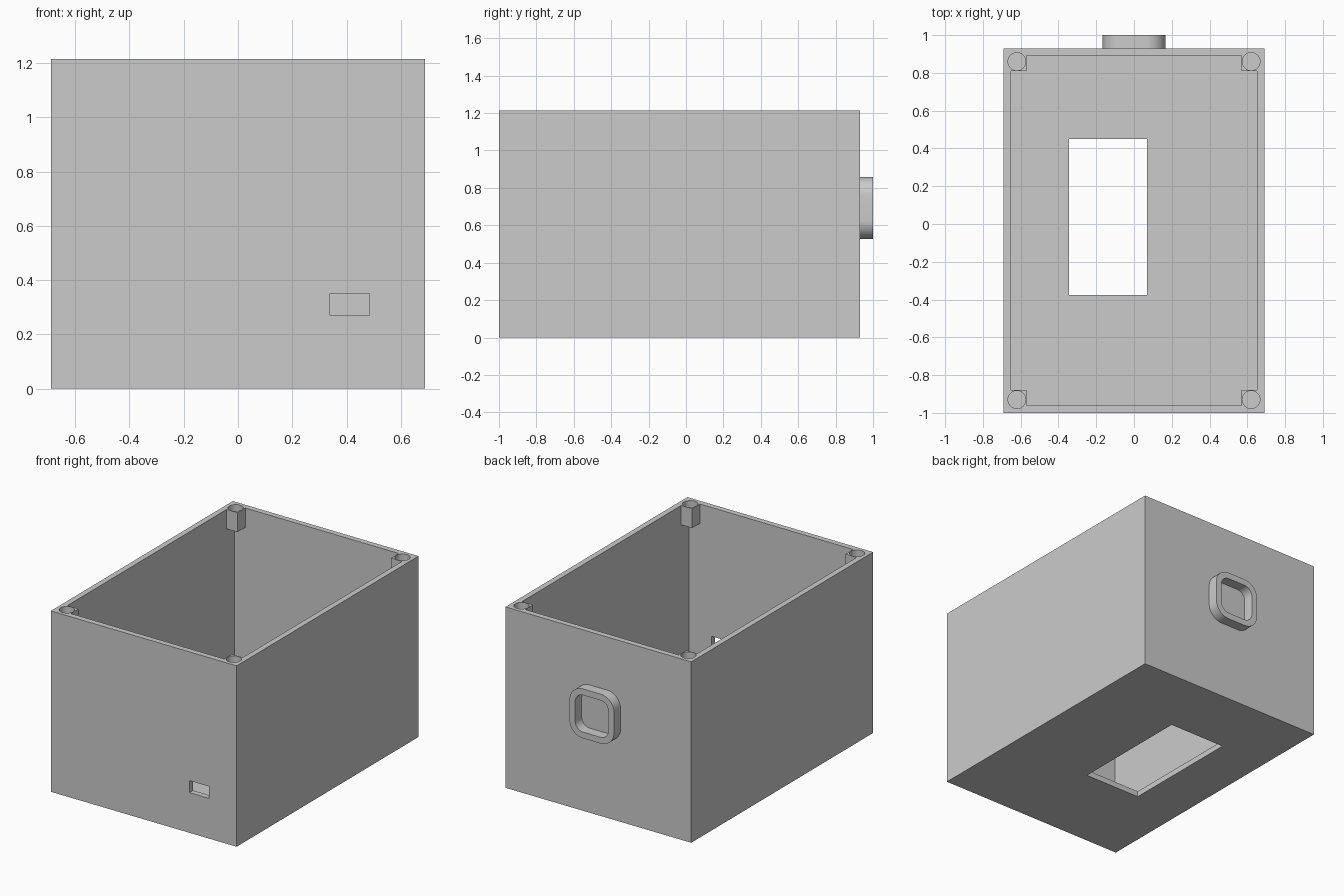
import bpy, bmesh, math
from mathutils import Matrix

default = bpy.data.objects.get("Cube")
if default:
    bpy.data.objects.remove(default, do_unlink=True)

grey = bpy.data.materials.new("light grey")
grey.use_nodes = True
COLOUR = (0.6, 0.6, 0.6, 1)
grey.diffuse_color = COLOUR
grey.node_tree.nodes["Principled BSDF"].inputs["Base Color"].default_value = COLOUR

# Case dimensions
HX, FRONT, BACK, TOP = 0.69, -1.0, 0.93, 1.215
WALL, POST, POST_DEPTH = 0.038, 0.12, 0.13
HOLE_R, HOLE_DEPTH, INSET = 0.047, 0.1, 0.07


def finish(name, bm):
    bmesh.ops.recalc_face_normals(bm, faces=bm.faces)
    mesh = bpy.data.meshes.new(name)
    bm.to_mesh(mesh)
    bm.free()
    mesh.materials.append(grey)
    obj = bpy.data.objects.new(name, mesh)
    bpy.context.collection.objects.link(obj)
    return obj


def prism(name, outline, z0, z1):
    bm = bmesh.new()
    face = bm.faces.new([bm.verts.new((x, y, z0)) for x, y in outline])
    top = bmesh.ops.extrude_face_region(bm, geom=[face])["geom"]
    verts = [v for v in top if isinstance(v, bmesh.types.BMVert)]
    bmesh.ops.translate(bm, verts=verts, vec=(0, 0, z1 - z0))
    return finish(name, bm)


def box(name, x0, x1, y0, y1, z0, z1):
    return prism(name, [(x0, y0), (x1, y0), (x1, y1), (x0, y1)], z0, z1)


def smooth(obj):
    bpy.ops.object.select_all(action="DESELECT")
    obj.select_set(True)
    bpy.context.view_layer.objects.active = obj
    bpy.ops.object.shade_smooth_by_angle(angle=math.radians(35))


def cut(obj, cutter):
    mod = obj.modifiers.new("cut", "BOOLEAN")
    mod.operation, mod.solver, mod.object = "DIFFERENCE", "EXACT", cutter
    cutter.hide_render = True
    bpy.context.view_layer.objects.active = obj
    bpy.ops.object.modifier_apply(modifier=mod.name)
    bpy.data.objects.remove(cutter, do_unlink=True)


# Hollow case
case = box("case", -HX, HX, FRONT, BACK, 0, TOP)
ix, iy0, iy1 = HX - WALL, FRONT + WALL, BACK - WALL
cut(case, box("cavity", -ix, ix, iy0, iy1, WALL, TOP - POST_DEPTH))

# Upper cavity leaves a screw post in each corner
px, py0, py1 = HX - POST, FRONT + POST, BACK - POST
cross = [(-px, iy0), (px, iy0), (px, py0), (ix, py0), (ix, py1), (px, py1),
         (px, iy1), (-px, iy1), (-px, py1), (-ix, py1), (-ix, py0), (-px, py0)]
cut(case, prism("upper_cavity", cross, TOP - POST_DEPTH - 0.05, TOP + 0.1))

# Blind screw holes
for cx in (-HX + INSET, HX - INSET):
    for cy in (FRONT + INSET, BACK - INSET):
        bm = bmesh.new()
        bmesh.ops.create_cone(bm, cap_ends=True, segments=32, radius1=HOLE_R,
                              radius2=HOLE_R, depth=2 * HOLE_DEPTH,
                              matrix=Matrix.Translation((cx, cy, TOP)))
        cut(case, finish("screw_hole", bm))

# Front slot and floor window
cut(case, box("slot", 0.34, 0.485, FRONT - 0.1, FRONT + 0.1, 0.27, 0.35))
cut(case, box("floor_window", -0.345, 0.07, -0.375, 0.45, -0.1, 0.1))
smooth(case)


# Rounded square collar on the back
def rounded(half, radius, steps=10):
    points = []
    for q in range(4):
        mid = math.radians(45 + 90 * q)
        cx = math.copysign(half - radius, math.cos(mid))
        cz = math.copysign(half - radius, math.sin(mid))
        for i in range(steps + 1):
            a = math.pi / 2 * (q + i / steps)
            points.append((cx + radius * math.cos(a), cz + radius * math.sin(a)))
    return points


bm = bmesh.new()
loops = []
for half, radius, y in ((0.166, 0.1, BACK), (0.166, 0.1, 1.0),
                        (0.124, 0.06, 1.0), (0.124, 0.06, BACK)):
    loops.append([bm.verts.new((x, y, 0.692 + z)) for x, z in rounded(half, radius)])
for a, b in zip(loops, loops[1:]):
    for i in range(len(a)):
        j = (i + 1) % len(a)
        bm.faces.new((a[i], a[j], b[j], b[i]))
smooth(finish("back_collar", bm))
